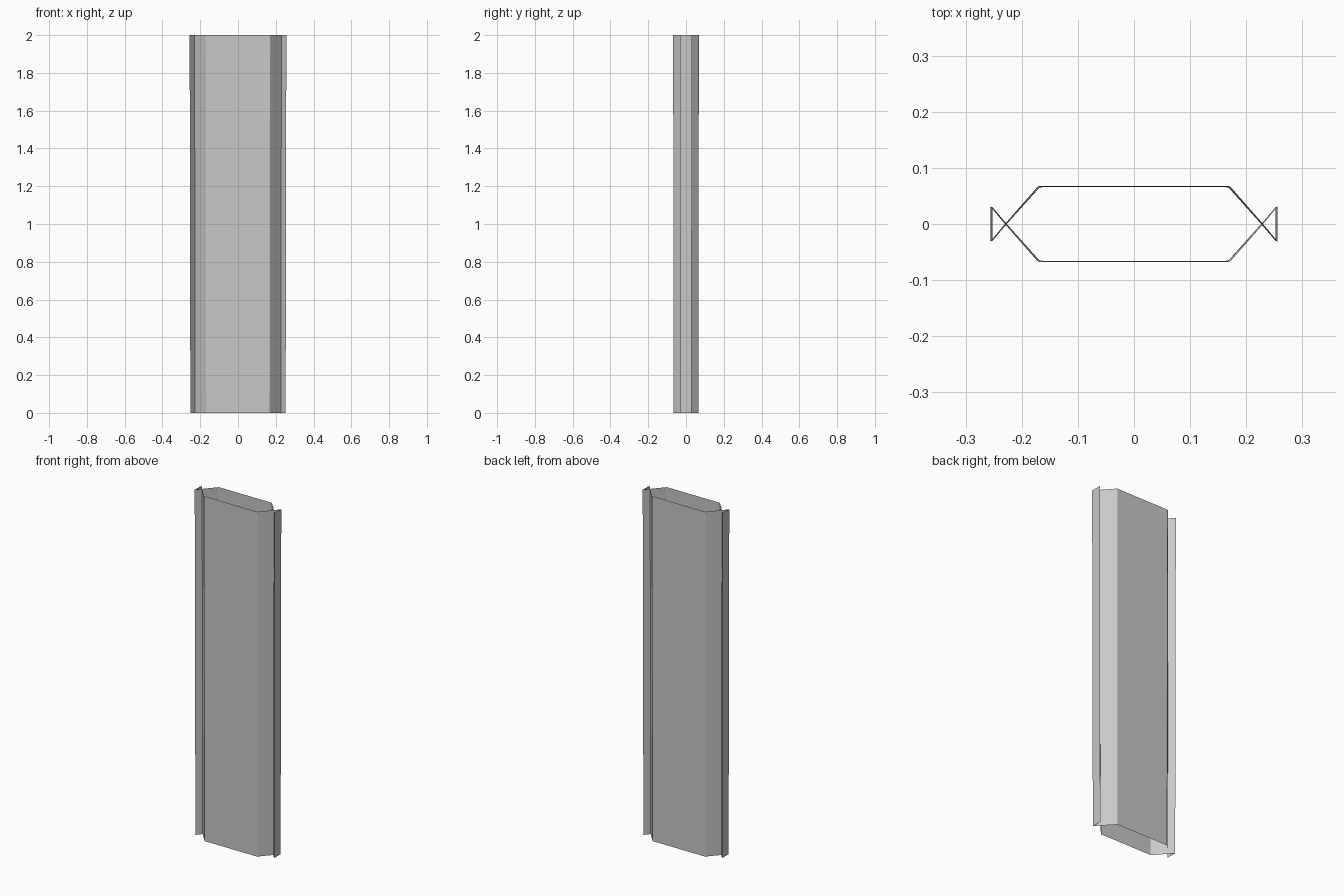
import bpy
import bmesh

if "Cube" in bpy.data.objects:
    bpy.data.objects.remove(bpy.data.objects["Cube"])

HEIGHT = 2.0
TAPER_X, TAPER_Y = 0.985, 0.965   # the foot is slightly narrower than the top

steel = bpy.data.materials.new("light_grey")
steel.diffuse_color = (0.58, 0.58, 0.58, 1)
steel.use_nodes = True
steel.node_tree.nodes["Principled BSDF"].inputs["Base Color"].default_value = steel.diffuse_color


def open_tube(name, outline):
    """Thin open-ended sleeve through a counter-clockwise outline."""
    bm = bmesh.new()
    low = [bm.verts.new((x * TAPER_X, y * TAPER_Y, 0)) for x, y in outline]
    top = [bm.verts.new((x, y, HEIGHT)) for x, y in outline]
    n = len(outline)
    for i in range(n):
        j = (i + 1) % n
        bm.faces.new((low[i], low[j], top[j], top[i]))
    mesh = bpy.data.meshes.new(name)
    bm.to_mesh(mesh)
    bm.free()
    mesh.materials.append(steel)
    obj = bpy.data.objects.new(name, mesh)
    bpy.context.collection.objects.link(obj)
    return obj


# Six-sided main sleeve with softened panel corners
quarter = [(0.23, 0.0), (0.1735, 0.0645), (0.1705, 0.0672), (0.166, 0.068)]
back = quarter + [(-x, y) for x, y in reversed(quarter)]
front = [(-x, -y) for x, y in back[1:-1]]
open_tube("main_sleeve", back + front)

# Triangular edge channels, touching the sleeve at its side corners
right = [(0.23, 0.0), (0.256, -0.031), (0.256, 0.031)]
open_tube("right_edge_channel", right)
open_tube("left_edge_channel", [(-x, -y) for x, y in right])
